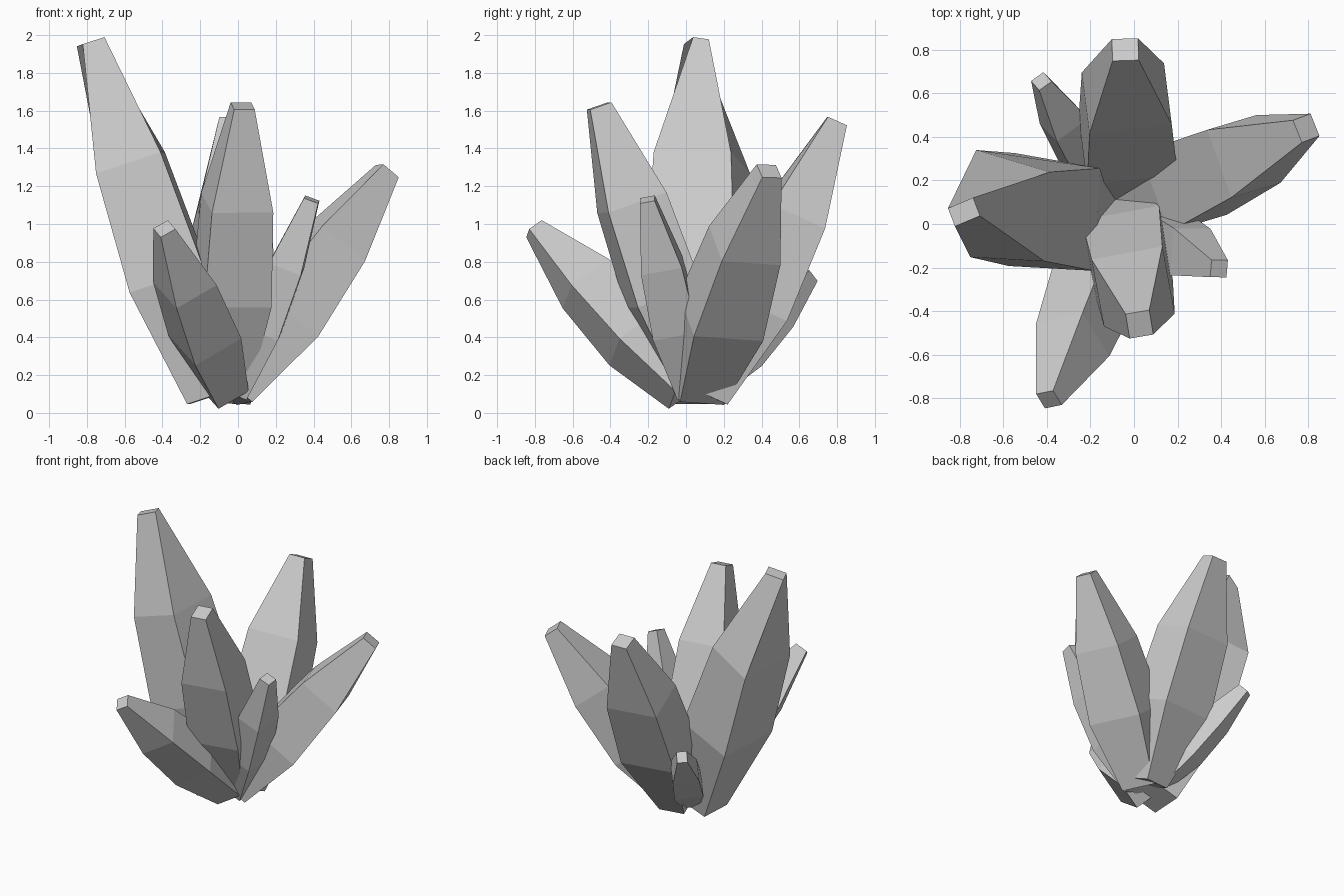
import bpy
from math import radians, cos, sin
from mathutils import Vector

if "Cube" in bpy.data.objects:
    bpy.data.objects.remove(bpy.data.objects["Cube"])

UP = Vector((0, 0, 1))


def crystal(name, base, tip, roll, tip_roll, width, thick, tip_w, tip_t,
            base_k=0.6, belly=1.1, flare=0.0):
    """Four-sided tapering shard: base, two full rings, and a small flat tip."""
    base, tip = Vector(base), Vector(tip)
    axis = (tip - base).normalized()
    side = UP.cross(axis).normalized()
    inward = axis.cross(side)
    # position along axis, width, thickness, roll, flare of one outer corner
    rings = [(0.0, width * base_k, thick * base_k, roll, 0),
             (0.33, width * belly, thick * belly, roll, flare / 2),
             (0.66, width, thick, roll, flare),
             (1.0, tip_w, tip_t, tip_roll, 0)]
    verts = []
    for f, w, t, r, fl in rings:
        a = radians(r)
        u = side * cos(a) + inward * sin(a)
        v = inward * cos(a) - side * sin(a)
        c = base.lerp(tip, f)
        for su, sv in ((-1, -1), (1, -1), (1, 1), (-1, 1)):
            k = 1 + fl if (su, sv) == (-1, -1) else 1
            verts.append(c + u * (su * w / 2 * k) + v * (sv * t / 2))
    faces = [(3, 2, 1, 0), (12, 13, 14, 15)]
    for r in range(3):
        for i in range(4):
            j = (i + 1) % 4
            faces.append((r * 4 + i, r * 4 + j, r * 4 + 4 + j, r * 4 + 4 + i))
    mesh = bpy.data.meshes.new(name)
    mesh.from_pydata(verts, [], faces)
    mesh.update()
    obj = bpy.data.objects.new(name, mesh)
    bpy.context.collection.objects.link(obj)
    return obj


# Cluster of shards fanning out from a common foot
crystal("tall_left_crystal", (-0.16, 0.02, 0.08), (-0.78, 0.055, 1.965), 0, 25, 0.41, 0.36, 0.09, 0.13, flare=0.4, belly=1.15)
crystal("front_crystal", (-0.06, 0.05, 0.12), (0.025, -0.46, 1.625), 1, 0, 0.33, 0.33, 0.11, 0.12)
crystal("back_crystal", (-0.02, 0.14, 0.08), (-0.04, 0.80, 1.545), 5, 0, 0.38, 0.31, 0.12, 0.11, base_k=0.5)
crystal("right_crystal", (-0.05, 0.06, 0.12), (0.79, 0.44, 1.28), -6, -3, 0.33, 0.30, 0.11, 0.11, base_k=0.75, belly=1.18)
crystal("front_left_crystal", (-0.07, 0.0, 0.12), (-0.39, -0.805, 0.975), 44, 43, 0.25, 0.27, 0.09, 0.09, base_k=0.75, belly=1.15)
crystal("small_right_crystal", (0.0, 0.02, 0.10), (0.39, -0.205, 1.13), 27, 27, 0.22, 0.18, 0.08, 0.08)
crystal("small_back_left_crystal", (-0.12, 0.12, 0.12), (-0.425, 0.655, 0.73), 10, 8, 0.18, 0.16, 0.07, 0.08)
